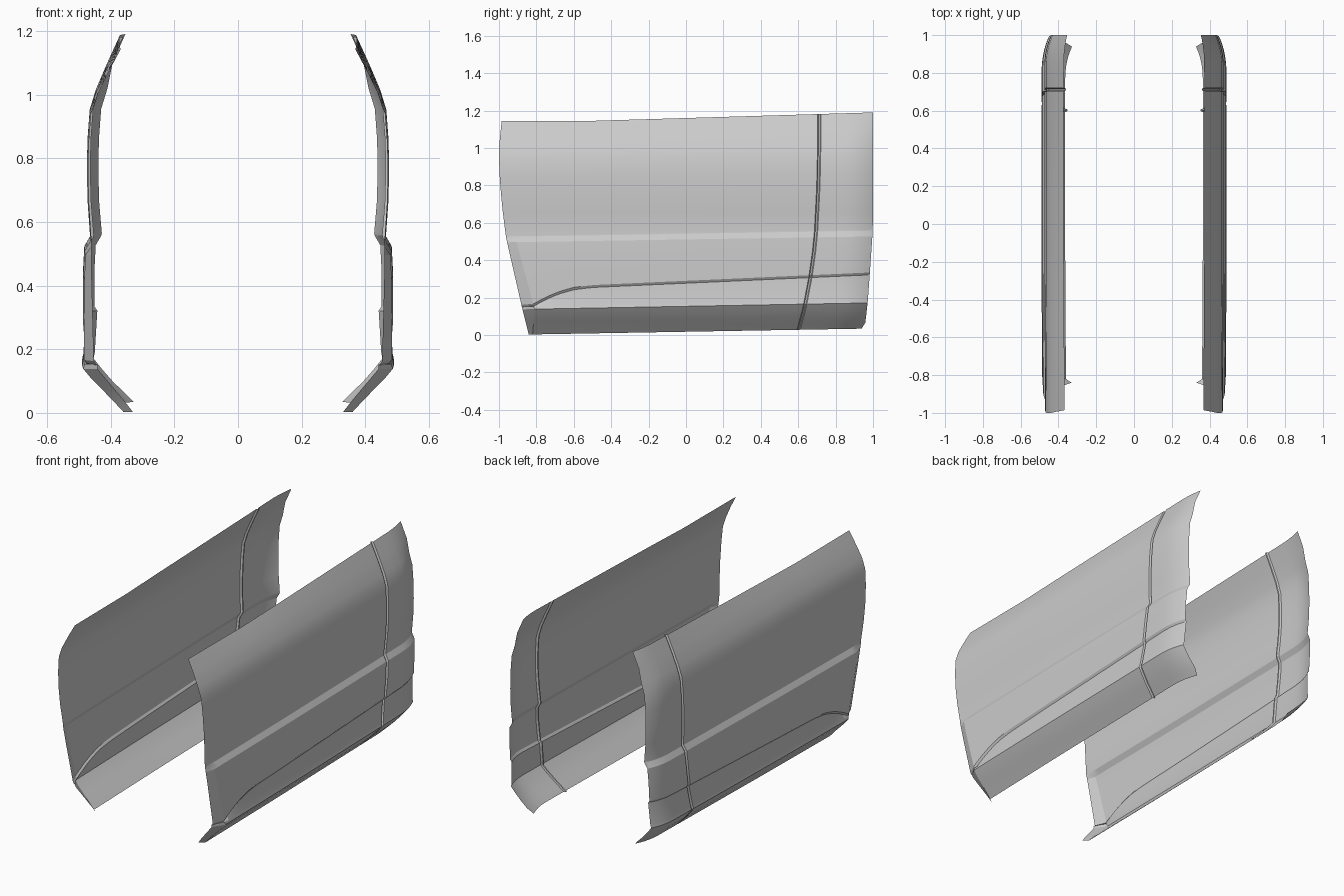
import bpy, bmesh

if "Cube" in bpy.data.objects:
    bpy.data.objects.remove(bpy.data.objects["Cube"])


def interp(points, v):
    """Piecewise linear lookup in (key, value) pairs."""
    if v <= points[0][0]:
        return points[0][1]
    for (a, p), (b, q) in zip(points, points[1:]):
        if v <= b:
            return p + (q - p) * (v - a) / (b - a)
    return points[-1][1]


# Outlines in side view: y as a function of height
FRONT = [(0, -.84), (.14, -.875), (.3, -.912), (.52, -.962), (.7, -.985), (.9, -1), (1.0, -1), (1.15, -.985)]
BACK = [(.03, .935), (.05, .957), (.18, .972), (.32, .982), (.55, .998), (.7, 1), (1.19, 1)]
SEAM = [(.02, .6), (.14, .632), (.25, .655), (.4, .68), (.55, .695), (.8, .708), (1.0, .712), (1.19, .712)]
CHAMFER = [(0, .02), (.14, .065), (.5, .05), (.56, .045)]
# Swage line: height as a function of y
SWAGE = [(-.9, .155), (-.82, .157), (-.75, .195), (-.68, .225), (-.6, .248), (-.5, .26), (1, .328)]

# Rows, top to bottom: z at front, z at back, x, inset at front edge
ROWS = [
    (1.145, 1.19, .372, 0), (1.07, 1.1, .412, 0), (1.0, 1.02, .446, 0),
    (.94, .955, .466, 0), (.85, .86, .473, 0), (.75, .76, .475, 0),
    (.65, .66, .472, 0), (.53, .565, .464, 0), (.524, .558, .465, 0),
    (.495, .527, .483, .018), (.42, .45, .487, .023),
    ("swage", .007, .487, .03), ("swage", -.006, .478, .03),
    (.15, .19, .486, .04), (.135, .172, .490, .045), (.105, .14, .465, .045),
    (.07, .1, .43, .04), (.035, .067, .396, .035), (0, .035, .364, .03)]


def make_panel():
    bm = bmesh.new()
    grid = []
    front_cols = [i / 40 for i in range(41)]
    back_cols = [.25, .5, .65, .76, .85, .92, .97, 1]
    for i, (zf, zb, x0, inset) in enumerate(ROWS):
        def height(y):
            if zf == "swage":
                return interp(SWAGE, y) + zb
            # flat leading part of the top edge, then a gentle rise
            t = max(0, (y + .5) / 1.5) if i == 0 else (y + 1) / 2
            return zf + (zb - zf) * t

        def outline(curve, guess):
            y = guess
            for _ in range(6):
                y = interp(curve, height(y))
            return y

        f, s, b = outline(FRONT, -.95), outline(SEAM, .7), outline(BACK, .98)
        c = interp(CHAMFER, height(f))
        # front edge, chamfer break, main skin, seam groove, rear curl
        cols = [(f, -inset)]
        cols += [(f + c + (s - .009 - f - c) * t, 0) for t in front_cols]
        cols += [(s - .004, -.011), (s + .004, -.011), (s + .009, 0)]
        cols += [(s + .009 + (b - s - .009) * t, 0) for t in back_cols]
        row = []
        for y, dx in cols:
            curl = max(0, (y - (b - .17)) / .17) ** 2.2
            depth = .018 if i < 2 else .036
            taper = .006 * max(0, -y - .2)
            row.append(bm.verts.new((x0 + dx - depth * curl - taper, y, height(y))))
        grid.append(row)
    for r0, r1 in zip(grid, grid[1:]):
        for j in range(len(r0) - 1):
            bm.faces.new((r0[j], r1[j], r1[j + 1], r0[j + 1]))
    mesh = bpy.data.meshes.new("side_panel")
    bm.to_mesh(mesh)
    bm.free()
    obj = bpy.data.objects.new("side_panels", mesh)
    bpy.context.collection.objects.link(obj)
    return obj


# Pair of door skins, mirrored across the centre
panel = make_panel()
bpy.context.view_layer.objects.active = panel
panel.select_set(True)
bpy.ops.object.shade_smooth_by_angle(angle=.35)
mirror = panel.modifiers.new("mirror", 'MIRROR')
mirror.use_mirror_merge = False
